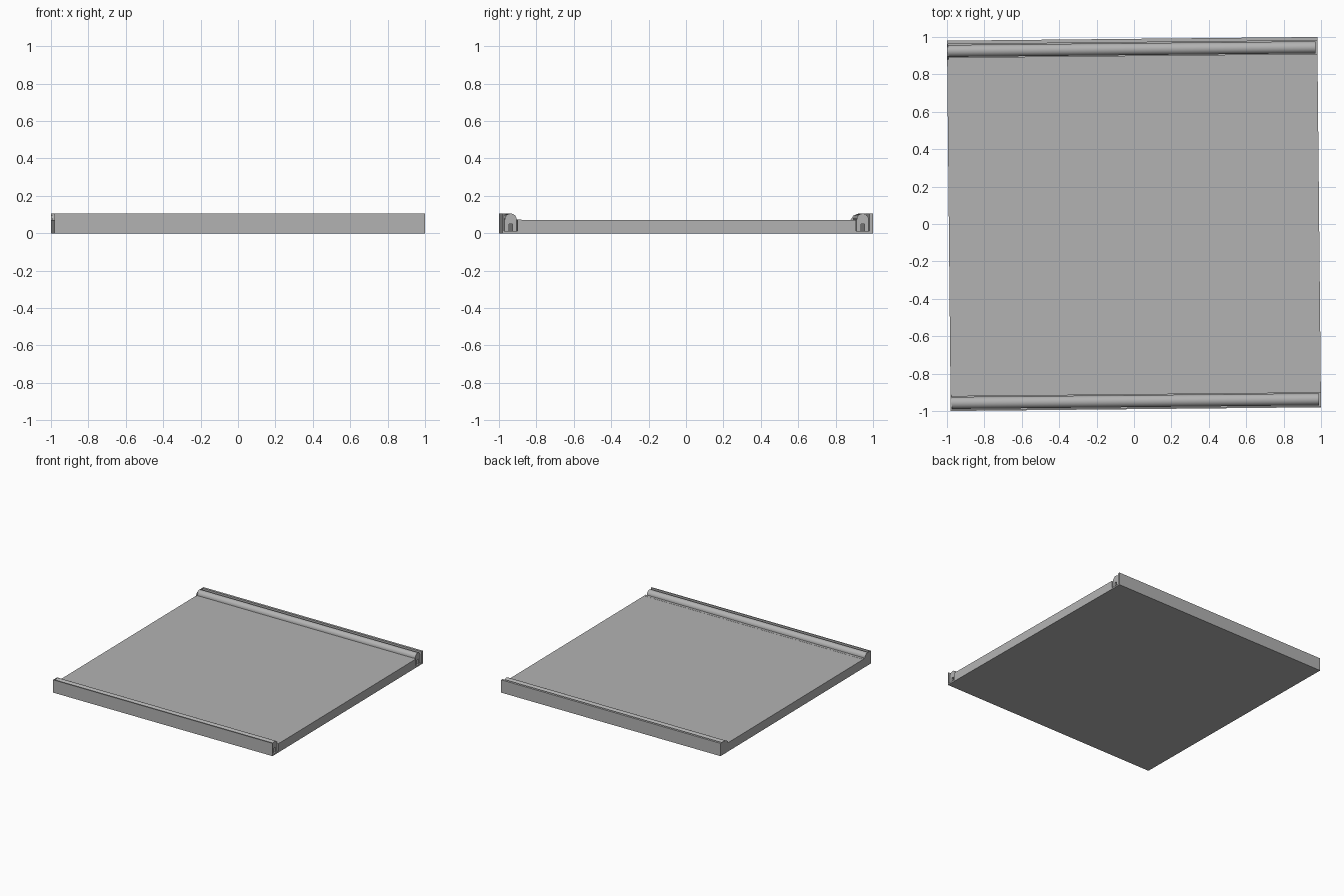
import bpy, bmesh, math

cube = bpy.data.objects.get("Cube")
if cube:
    bpy.data.objects.remove(cube, do_unlink=True)

HALF = 0.99      # half side of the tray
DECK = 0.072     # deck height
RIM = 0.105      # rim and rail height
FLOOR = 0.012    # channel floor
TURN = 0.01      # slight turn about z

grey = bpy.data.materials.new("plain grey")
grey.use_nodes = True
colour = (0.45, 0.45, 0.45, 1)
grey.diffuse_color = colour
grey.node_tree.nodes["Principled BSDF"].inputs["Base Color"].default_value = colour


def extrude(name, profile, x0, x1, smooth=False):
    """Extrude a closed (y, z) profile along x."""
    bm = bmesh.new()
    face = bm.faces.new([bm.verts.new((x0, y, z)) for y, z in profile])
    geom = bmesh.ops.extrude_face_region(bm, geom=[face])["geom"]
    verts = [v for v in geom if isinstance(v, bmesh.types.BMVert)]
    bmesh.ops.translate(bm, verts=verts, vec=(x1 - x0, 0, 0))
    bmesh.ops.recalc_face_normals(bm, faces=bm.faces)
    mesh = bpy.data.meshes.new(name)
    bm.to_mesh(mesh)
    bm.free()
    mesh.materials.append(grey)
    obj = bpy.data.objects.new(name, mesh)
    bpy.context.collection.objects.link(obj)
    obj.rotation_euler.z = TURN
    if smooth:
        bpy.ops.object.select_all(action="DESELECT")
        obj.select_set(True)
        bpy.context.view_layer.objects.active = obj
        bpy.ops.object.shade_smooth_by_angle(angle=math.radians(40))
    return obj


# Rail centre, rail half width and channel edges for each side
front_mid, back_mid, rail_half = -0.947, 0.935, 0.032
front_in, front_out = -0.912, -0.982
back_in, back_out = 0.9, 0.971

# Tray: deck, two open channels and raised rims in one section
tray = [(-HALF, 0), (HALF, 0), (HALF, RIM), (back_out, RIM), (back_out, FLOOR),
        (back_in, FLOOR), (back_in, DECK), (front_in, DECK), (front_in, FLOOR),
        (front_out, FLOOR), (front_out, RIM), (-HALF, RIM)]
extrude("tray", tray, -HALF, HALF)

# Round-topped rails with a slot underneath
for side, mid in (("front", front_mid), ("back", back_mid)):
    arch = [(mid + rail_half * math.cos(math.pi * i / 16),
             RIM - rail_half + rail_half * math.sin(math.pi * i / 16)) for i in range(17)]
    slot = [(mid - rail_half, FLOOR), (mid - 0.01, FLOOR), (mid - 0.01, 0.05),
            (mid + 0.01, 0.05), (mid + 0.01, FLOOR), (mid + rail_half, FLOOR)]
    extrude(side + "_rail", arch + slot, -0.985, 0.98, smooth=True)

# Sloped plates closing the right-hand ends of the channels
for side, sign, inner in (("front", -1, 0.905), ("back", 1, 0.89)):
    plate = [(sign * HALF, 0), (sign * HALF, RIM), (sign * (inner + 0.04), RIM),
             (sign * (inner + 0.015), 0.095), (sign * inner, DECK), (sign * inner, 0)]
    extrude(side + "_end_plate", plate, -HALF - 0.0005, -0.984)

# Thin seam strip on the deck beside the front channel
extrude("front_seam_strip", [(front_in, DECK - 0.01), (front_in, DECK + 0.001),
                             (-0.89, DECK + 0.001), (-0.89, DECK - 0.01)], -0.985, HALF - 0.001)
